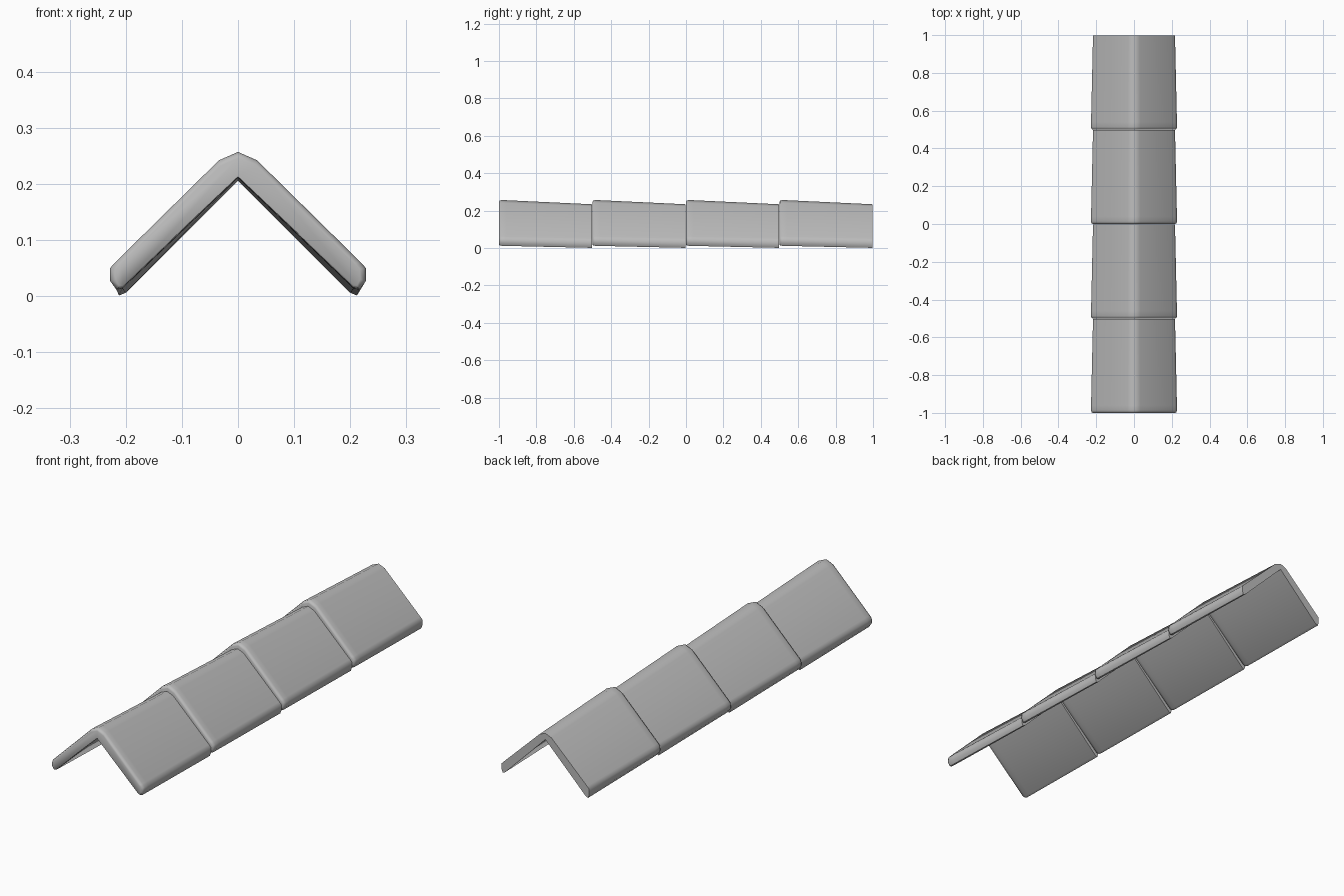
import bpy, bmesh, math

old = bpy.data.objects.get("Cube")
if old:
    bpy.data.objects.remove(old, do_unlink=True)

grey = bpy.data.materials.new("plain grey")
grey.use_nodes = True
tone = (0.5, 0.5, 0.5, 1)
grey.diffuse_color = tone
grey.node_tree.nodes["Principled BSDF"].inputs["Base Color"].default_value = tone

# Half profiles of the folded tile, from outer ridge round the eave to inner ridge
FRONT = [(0, .257), (.034, .242), (.217, .062), (.228, .05), (.228, .027),
         (.217, .012), (.206, .014), (0, .211)]
LIP = [(0, .246), (.032, .232), (.208, .058), (.217, .048), (.218, .03),
       (.212, .019), (.205, .019), (0, .213)]
BACK = [(0, .234), (.03, .222), (.207, .052), (.217, .042), (.217, .014),
        (.212, .001), (.2, .006), (0, .206)]


def ring(bm, half, y):
    """Mirror a half profile into a closed loop of vertices."""
    left = [(-x, z) for x, z in reversed(half[1:-1])]
    return [bm.verts.new((x, y, z)) for x, z in half + left]


def blend(a, b, t):
    return [(p[0] + (q[0] - p[0]) * t, p[1] + (q[1] - p[1]) * t) for p, q in zip(a, b)]


def ridge_tile(name, y):
    bm = bmesh.new()
    # Rounded front lip, then a straight taper to the back
    loops = [ring(bm, LIP, y),
             ring(bm, blend(LIP, FRONT, .65), y + .003),
             ring(bm, FRONT, y + .014),
             ring(bm, blend(FRONT, BACK, .06), y + .04),
             ring(bm, BACK, y + .497)]
    n = len(loops[0])
    for a, b in zip(loops, loops[1:]):
        for i in range(n):
            j = (i + 1) % n
            bm.faces.new((a[i], a[j], b[j], b[i]))
    # Close both ends with strips between the two mirrored halves
    m = n // 2
    for loop in (loops[0], loops[-1]):
        bm.faces.new(loop[:m + 1])
        bm.faces.new(loop[m:] + loop[:1])
    bmesh.ops.recalc_face_normals(bm, faces=bm.faces)
    mesh = bpy.data.meshes.new(name)
    bm.to_mesh(mesh)
    bm.free()
    mesh.materials.append(grey)
    tile = bpy.data.objects.new(name, mesh)
    bpy.context.collection.objects.link(tile)
    bpy.ops.object.select_all(action='DESELECT')
    tile.select_set(True)
    bpy.context.view_layer.objects.active = tile
    bpy.ops.object.shade_smooth_by_angle(angle=math.radians(50))


# Four overlapping tiles in a row along the ridge
for k in range(4):
    ridge_tile(f"ridge_tile_{k + 1}", -1 + .5 * k)
